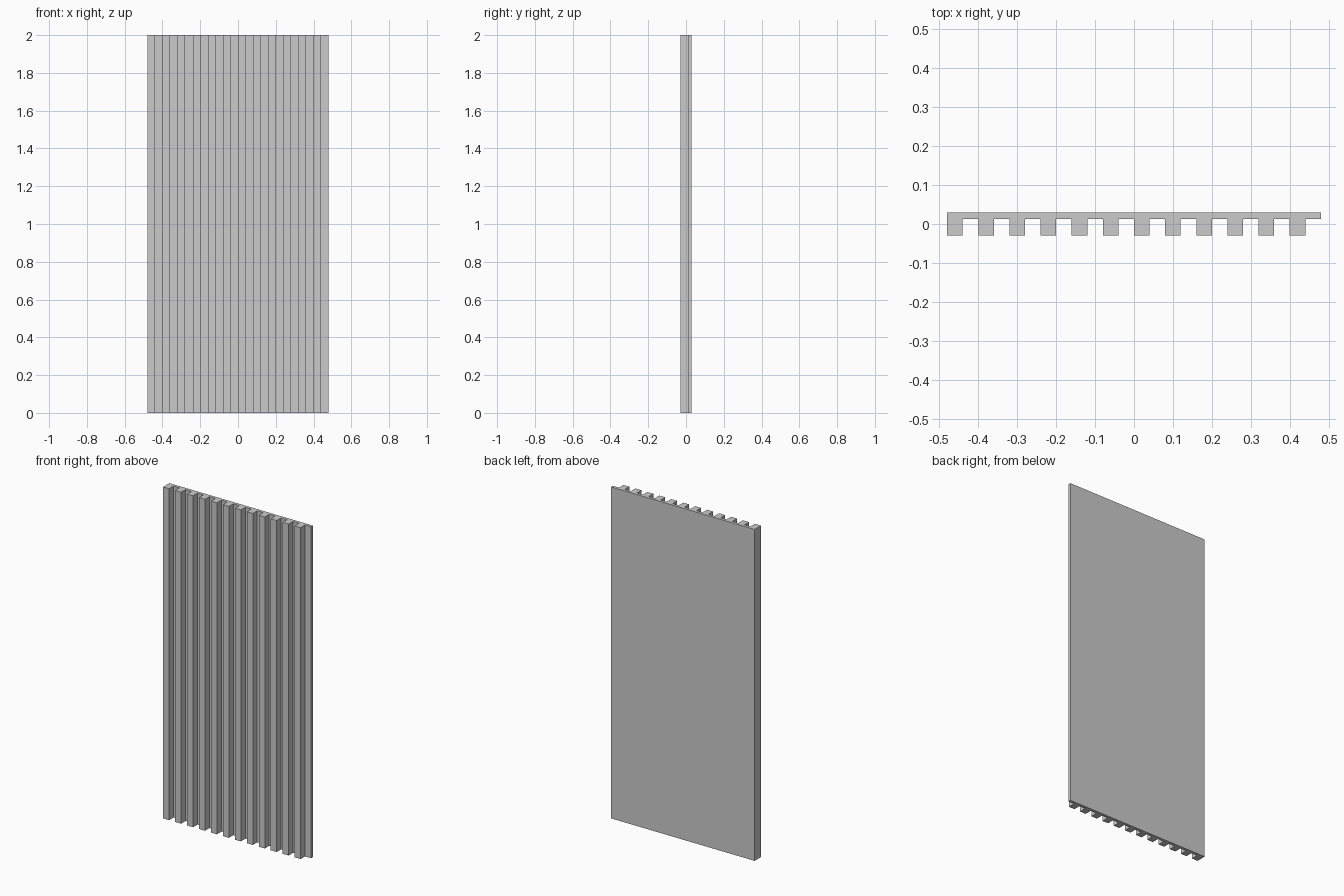
import bpy, bmesh

if "Cube" in bpy.data.objects:
    bpy.data.objects.remove(bpy.data.objects["Cube"])

RIBS = 12
HALF_W, HALF_D, HEIGHT = 0.479, 0.03, 2.0
LEDGE_Y = 0.0125                      # front face of the backing sheet
PITCH = 2 * HALF_W / RIBS
RIB_W = PITCH / 2

# Slatted cross-section: flat back, square ribs along the front
profile = [(HALF_W, HALF_D), (-HALF_W, HALF_D)]
for i in range(RIBS):
    x = -HALF_W + i * PITCH
    if i:
        profile.append((x, LEDGE_Y))
    profile += [(x, -HALF_D), (x + RIB_W, -HALF_D), (x + RIB_W, LEDGE_Y)]
profile.append((HALF_W, LEDGE_Y))

# Extrude the section to full height
bm = bmesh.new()
base = bm.faces.new([bm.verts.new((x, y, 0)) for x, y in profile])
top = bmesh.ops.extrude_face_region(bm, geom=[base], use_keep_orig=True)["geom"]
bmesh.ops.translate(bm, vec=(0, 0, HEIGHT),
                    verts=[g for g in top if isinstance(g, bmesh.types.BMVert)])
bmesh.ops.recalc_face_normals(bm, faces=bm.faces)

mesh = bpy.data.meshes.new("slatted_panel")
bm.to_mesh(mesh)
bm.free()
bpy.context.collection.objects.link(bpy.data.objects.new("slatted_panel", mesh))
